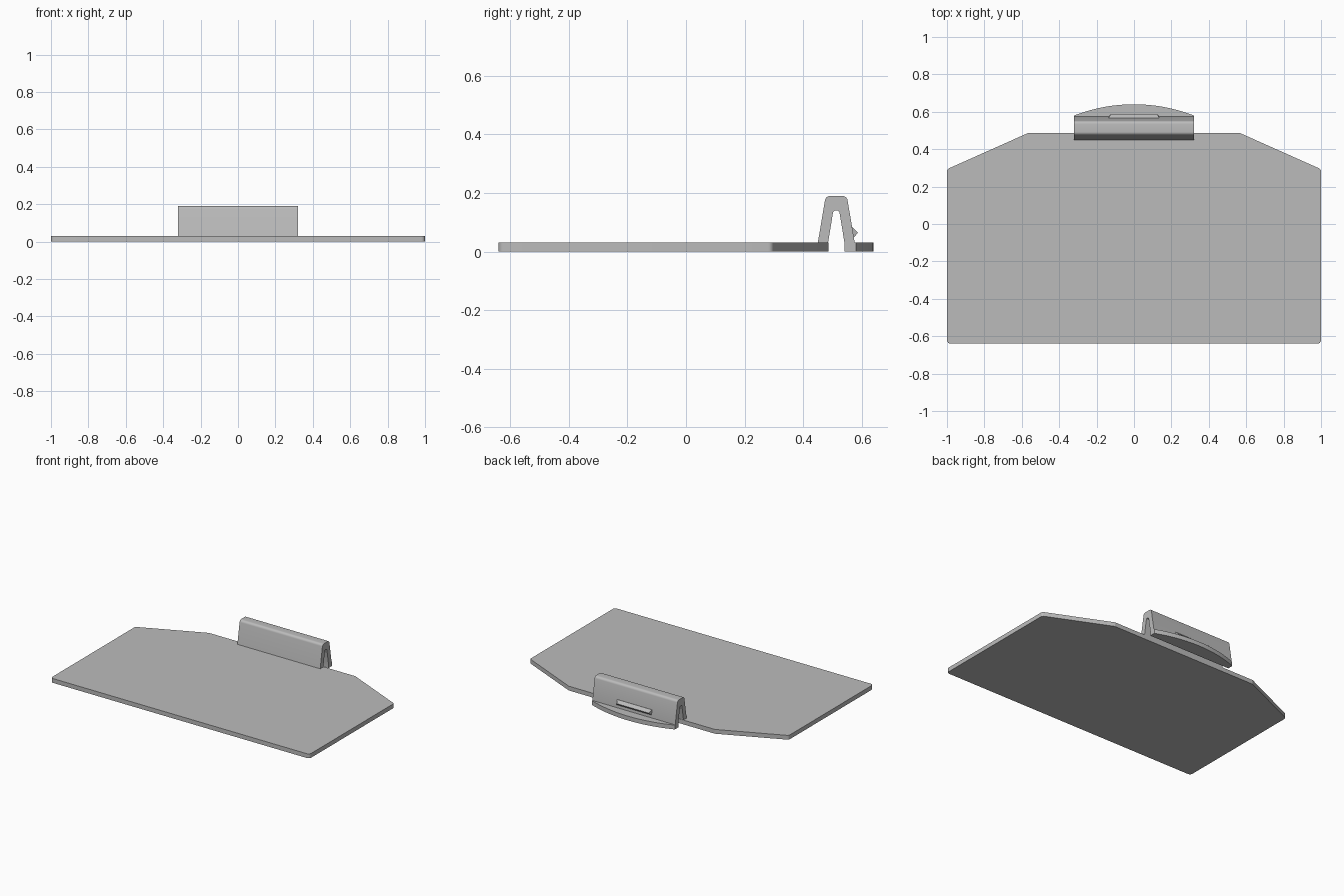
import bpy, bmesh, math
from mathutils import Vector

cube = bpy.data.objects.get("Cube")
if cube:
    bpy.data.objects.remove(cube, do_unlink=True)

grey = bpy.data.materials.new("plain_grey")
grey.use_nodes = True
colour = (0.5, 0.5, 0.5, 1)
grey.diffuse_color = colour
grey.node_tree.nodes["Principled BSDF"].inputs["Base Color"].default_value = colour


def rounded(corners, steps=6):
    """Outline with each (u, v, radius) corner replaced by an arc."""
    out = []
    for i, (u, v, r) in enumerate(corners):
        p = Vector((u, v))
        if r == 0:
            out.append(p)
            continue
        a = (Vector(corners[i - 1][:2]) - p).normalized()
        b = (Vector(corners[(i + 1) % len(corners)][:2]) - p).normalized()
        half = a.angle(b) / 2
        centre = p + (a + b).normalized() * r / math.sin(half)
        start = p + a * r / math.tan(half) - centre
        end = p + b * r / math.tan(half) - centre
        sweep = math.pi - 2 * half
        for k in range(steps + 1):
            t = k / steps
            out.append(centre + (start * math.sin((1 - t) * sweep)
                                 + end * math.sin(t * sweep)) / math.sin(sweep))
    return out


def extrude(name, outline, place, depth):
    """Solid from a flat outline, swept along depth."""
    bm = bmesh.new()
    face = bm.faces.new([bm.verts.new(place(p)) for p in outline])
    moved = bmesh.ops.extrude_face_region(bm, geom=[face], use_keep_orig=True)["geom"]
    bmesh.ops.translate(bm, vec=depth,
                        verts=[g for g in moved if isinstance(g, bmesh.types.BMVert)])
    bmesh.ops.recalc_face_normals(bm, faces=bm.faces)
    mesh = bpy.data.meshes.new(name)
    bm.to_mesh(mesh)
    bm.free()
    mesh.materials.append(grey)
    obj = bpy.data.objects.new(name, mesh)
    bpy.context.collection.objects.link(obj)
    bpy.ops.object.select_all(action="DESELECT")
    obj.select_set(True)
    bpy.context.view_layer.objects.active = obj
    bpy.ops.object.shade_smooth_by_angle(angle=math.radians(25))
    return obj


def flat(p):
    return (p.x, p.y, 0)


def side(x):
    return lambda p: (x, p.x, p.y)


THICK = 0.03
HALF = 0.32

# Main plate with chamfered rear corners
plate = [(-1, -0.64, 0.02), (1, -0.64, 0.02), (1, 0.293, 0.02),
         (0.565, 0.487, 0.02), (-0.565, 0.487, 0.02), (-1, 0.293, 0.02)]
extrude("main_plate", rounded(plate), flat, (0, 0, THICK))

# Folded spring clip: front leg on the plate, rear leg down to the ground
clip = [(0.45, THICK, 0), (0.477, 0.19, 0.018), (0.549, 0.19, 0.018),
        (0.576, THICK, 0), (0.576, 0, 0), (0.541, 0, 0), (0.541, THICK, 0),
        (0.523, 0.14, 0.0095), (0.503, 0.14, 0.0095), (0.485, THICK, 0)]
extrude("spring_clip", rounded(clip), side(-HALF), (2 * HALF, 0, 0))

# Curved thumb tab behind the rear leg
sag, back = 0.06, 0.64
radius = (HALF ** 2 + sag ** 2) / (2 * sag)
reach = math.asin(HALF / radius)
arc = [Vector((radius * math.sin(a), back - radius + radius * math.cos(a)))
       for a in (reach * (1 - k / 16) for k in range(33))]
tab = [Vector((HALF, 0.56))] + arc + [Vector((-HALF, 0.56))]
extrude("thumb_tab", tab, flat, (0, 0, THICK))

# Catch ridge on the back of the rear leg, with slightly tapered ends
ridge = [(0.56, 0.083, 0), (0.568, 0.083, 0), (0.587, 0.064, 0),
         (0.572, 0.047, 0), (0.56, 0.047, 0)]
catch = extrude("catch_ridge", rounded(ridge), side(-0.135), (0.27, 0, 0))
for v in catch.data.vertices:
    if v.co.y > 0.58:
        v.co.x *= 0.92
